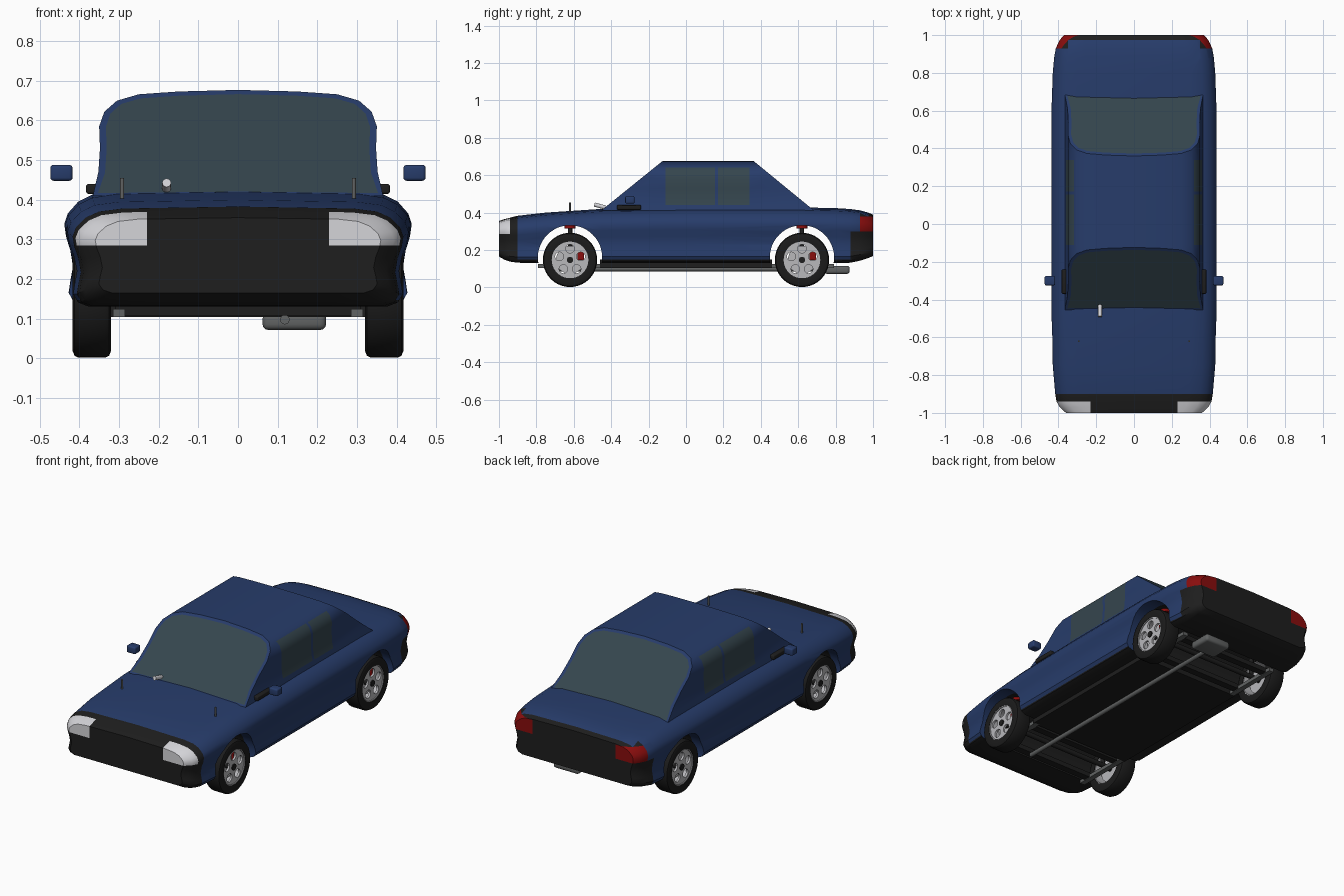
import bpy, bmesh, math
from mathutils import Vector

cube = bpy.data.objects.get("Cube")
if cube:
    bpy.data.objects.remove(cube)


def material(name, r, g, b):
    m = bpy.data.materials.new(name)
    m.use_nodes = True
    m.diffuse_color = (r, g, b, 1)
    m.node_tree.nodes["Principled BSDF"].inputs["Base Color"].default_value = (r, g, b, 1)
    return m


BLUE = material("blue paint", .02, .045, .145)
GLASS = material("tinted glass", .035, .06, .075)
BLACK = material("black trim", .013, .013, .013)
RUBBER = material("tyre rubber", .011, .011, .011)
LAMP = material("lamp white", .66, .66, .69)
RED = material("lamp red", .25, .004, .004)
ALLOY = material("alloy silver", .48, .48, .5)
STEEL = material("exhaust grey", .12, .125, .125)


def finish(name, bm, mats, angle=35):
    me = bpy.data.meshes.new(name)
    bmesh.ops.recalc_face_normals(bm, faces=bm.faces)
    bm.to_mesh(me)
    bm.free()
    for m in mats:
        me.materials.append(m)
    me.shade_smooth()
    me.set_sharp_from_angle(angle=math.radians(angle))
    ob = bpy.data.objects.new(name, me)
    bpy.context.scene.collection.objects.link(ob)
    return ob


def loft(rings, cap=True, close=False):
    bm = bmesh.new()
    rows = [[bm.verts.new(p) for p in ring] for ring in rings]
    n = len(rows[0])
    for a, b in zip(rows, rows[1:] + (rows[:1] if close else [])):
        for i in range(n):
            bm.faces.new((a[i], a[(i + 1) % n], b[(i + 1) % n], b[i]))
    caps = [bm.faces.new(rows[0]), bm.faces.new(rows[-1])] if cap else []
    bmesh.ops.recalc_face_normals(bm, faces=bm.faces)
    return bm, caps


def circle(x, y, z, r, n=40):
    return [Vector((x, y + r * math.cos(t), z + r * math.sin(t)))
            for t in (2 * math.pi * i / n for i in range(n))]


def mirrored(half):
    # Half outline from centre bottom to centre top, completed on the other side
    return half + [(-x, z) for x, z in reversed(half) if x > 0]


def slice_at(bm, axis, values, keep):
    # Cut edge loops where an axis crosses the values, on the faces that pass the test
    no = [0, 0, 0]
    no[axis] = 1
    for v in values:
        faces = [f for f in bm.faces if keep(f.calc_center_median())]
        geom = faces + list({e for f in faces for e in f.edges}) + list({w for f in faces for w in f.verts})
        bmesh.ops.bisect_plane(bm, geom=geom, plane_co=Vector(no) * v, plane_no=no, dist=1e-5)


def box(name, lo, hi, mat, bevel=0):
    bm = bmesh.new()
    bmesh.ops.create_cube(bm, size=1)
    for v in bm.verts:
        v.co = [lo[i] + (v.co[i] + .5) * (hi[i] - lo[i]) for i in range(3)]
    if bevel:
        bmesh.ops.bevel(bm, geom=bm.edges[:], offset=bevel, segments=3, profile=.5, affect='EDGES')
    return finish(name, bm, [mat])


def rod(name, a, b, r, mat, n=16):
    a, b = Vector(a), Vector(b)
    q = (b - a).to_track_quat('X', 'Z')
    bm, _ = loft([[p + q @ c for c in circle(0, 0, 0, r, n)] for p in (a, b)])
    return finish(name, bm, [mat])


# Body shell: one cross-section scaled along the length
section = mirrored([(0, 0), (.88, 0), (.945, .04), (.975, .12), (.965, .22), (.95, .34), (.965, .48),
                    (.99, .6), (1, .7), (.98, .79), (.92, .89), (.84, .95), (.7, .98), (0, 1)])
stations = [(-1, .36, .165, .355), (-.97, .393, .148, .365), (-.94, .41, .138, .373), (-.9, .417, .132, .383),
            (-.75, .43, .13, .4), (-.45, .437, .13, .42), (0, .438, .13, .428), (.6, .437, .13, .428),
            (.8, .43, .13, .424), (.88, .423, .132, .419), (.93, .414, .143, .412), (.975, .393, .157, .4),
            (1, .37, .168, .388)]
bm, _ = loft([[(fx * w, y, zb + fz * (zt - zb)) for fx, fz in section] for y, w, zb, zt in stations])
front = lambda c: c.y < -.9
rear = lambda c: c.y > .88
slice_at(bm, 0, (-.23, .23), front)
slice_at(bm, 2, (.285,), front)
slice_at(bm, 0, (-.35, -.26, .26, .35), rear)
slice_at(bm, 2, (.3, .38), rear)
slice_at(bm, 2, (.148,), lambda c: True)
for f in bm.faces:
    c = f.calc_center_median()
    ax = abs(c.x)
    if front(c):
        lit = c.y < -.94 and ax > .23 and c.z > .285
        f.material_index = 2 if lit else 1
    elif c.y > .93 and ax > .26 and .3 < c.z < .38:
        f.material_index = 3
    elif c.z < .148 or c.y > .975 or (rear(c) and c.z < .3) or (c.y > .93 and ax > .35):
        f.material_index = 1
body = finish("body_shell", bm, [BLUE, BLACK, LAMP, RED])

# Wheel arches cut right through, painted near the outside and dark within
for y in (-.62, .62):
    bm, _ = loft([circle(x, y, .16, .172, 48) for x in (-.6, -.36, .36, .6)])
    for f in bm.faces:
        f.material_index = int(abs(f.calc_center_median().x) < .36)
    cutter = finish("arch_cutter", bm, [BLUE, BLACK])
    cutter.hide_render = True
    cutter.hide_set(True)
    mod = body.modifiers.new("arch", 'BOOLEAN')
    mod.operation, mod.solver, mod.object = 'DIFFERENCE', 'EXACT', cutter
deps = bpy.context.evaluated_depsgraph_get()
shell = bpy.data.meshes.new_from_object(body.evaluated_get(deps))
body.modifiers.clear()
body.data = shell
shell.shade_smooth()
shell.set_sharp_from_angle(angle=math.radians(35))
for ob in [o for o in bpy.data.objects if o.name.startswith("arch_cutter")]:
    bpy.data.objects.remove(ob)

# Cabin: roof outline swept between the sloping windscreen and rear window
outline = mirrored([(0, .41), (.366, .41), (.352, .47), (.348, .53), (.35, .585), (.337, .622),
                    (.305, .65), (.25, .666), (.15, .673), (0, .677)])
bm, caps = loft([[(x, -.43 + (z - .43) * 1.24, z) for x, z in outline],
                 [(x, .36 + (.677 - z) * 1.22, z) for x, z in outline]])
bmesh.ops.inset_region(bm, faces=caps, thickness=.017)
for f in caps:
    f.material_index = 1
sides = lambda c: abs(c.x) > .26
slice_at(bm, 1, (-.11, .155, .172, .34), sides)
slice_at(bm, 2, (.44, .64), sides)
for f in bm.faces:
    c = f.calc_center_median()
    pane = -.11 < c.y < .155 or .172 < c.y < .34
    if sides(c) and pane and .44 < c.z < .64 and abs(f.normal.y) < .3:
        f.material_index = 1
finish("cabin", bm, [BLUE, GLASS])

# Wheels
def alloy_face(name, x, y, z):
    # Disc with five round holes, filled from flat circles
    cu = bpy.data.curves.new(name, 'CURVE')
    cu.dimensions, cu.fill_mode, cu.extrude = '2D', 'BOTH', .006
    holes = [(.06 * math.sin(i * math.tau / 5), .06 * math.cos(i * math.tau / 5), .023) for i in range(5)]
    for cx, cy, r in [(0, 0, .1)] + holes:
        s = cu.splines.new('POLY')
        s.points.add(27)
        for i, p in enumerate(s.points):
            t = math.tau * i / 28
            p.co = (cx + r * math.cos(t), cy + r * math.sin(t), 0, 1)
        s.use_cyclic_u = True
    tmp = bpy.data.objects.new(name, cu)
    bpy.context.scene.collection.objects.link(tmp)
    me = bpy.data.meshes.new_from_object(tmp.evaluated_get(bpy.context.evaluated_depsgraph_get()))
    bpy.data.objects.remove(tmp)
    me.materials.clear()
    me.materials.append(ALLOY)
    ob = bpy.data.objects.new(name, me)
    ob.location = (x, y, z)
    ob.rotation_euler = (math.pi / 2, 0, math.pi / 2)
    bpy.context.scene.collection.objects.link(ob)


tyre = [(.322, .098), (.32, .128), (.325, .14), (.335, .145), (.402, .145), (.412, .14),
        (.417, .128), (.413, .098)]
for s, side in ((1, "left"), (-1, "right")):
    for y, end in ((-.62, "front"), (.62, "rear")):
        tag = f"{end}_{side}"
        z = .147
        bm, _ = loft([circle(s * x, y, z, r) for x, r in tyre], cap=False, close=True)
        finish("tyre_" + tag, bm, [RUBBER])
        bm, _ = loft([circle(s * x, y, z, r) for x, r in
                      ((.325, .1), (.411, .1), (.411, .093), (.325, .093))], cap=False, close=True)
        finish("rim_barrel_" + tag, bm, [ALLOY])
        alloy_face("rim_face_" + tag, s * .4, y, z)
        rod("hub_" + tag, (s * .33, y, z), (s * .412, y, z), .017, BLACK)
        rod("brake_disc_" + tag, (s * .355, y, z), (s * .365, y, z), .075, ALLOY, 32)
        box("caliper_" + tag, (s * .368 - .01, y + .04, z), (s * .368 + .01, y + .075, z + .05), RED)
        rod("strut_" + tag, (s * .3, y, z), (s * .3, y, .34), .012, BLACK)
        rod("spring_seat_" + tag, (s * .3, y, .315), (s * .3, y, .335), .03, RED)
        box("subframe_rail_" + tag, (s * .3 - .015, y - .17, .105), (s * .3 + .015, y + .17, .125), STEEL)

    # Mirrors and bonnet pins
    box("mirror_" + side, (s * .445 - .028, -.325, .448), (s * .445 + .028, -.275, .488), BLUE, .008)
    box("mirror_base_" + side, (s * .365 - .018, -.37, .415), (s * .365 + .018, -.24, .44), BLACK, .006)
    rod("bonnet_pin_" + side, (s * .292, -.62, .39), (s * .292, -.62, .455), .005, STEEL)

# Underside
box("floor_pan", (-.32, -.46, .105), (.32, .46, .15), BLACK)
for y, end in ((-.62, "front"), (.62, "rear")):
    rod("axle_" + end, (-.33, y, .147), (.33, y, .147), .014, BLACK)
    for d in (-.13, .1):
        box("cross_member_" + end, (-.31, y + d, .108), (.31, y + d + .04, .135), BLACK)
rod("exhaust_pipe", (.118, -.72, .098), (.118, .78, .098), .012, STEEL)
box("muffler", (.062, .74, .072), (.222, .875, .115), STEEL, .014)

# Washer nozzle on the scuttle
rod("washer_nozzle", (-.18, -.49, .443), (-.18, -.43, .427), .011, LAMP)
